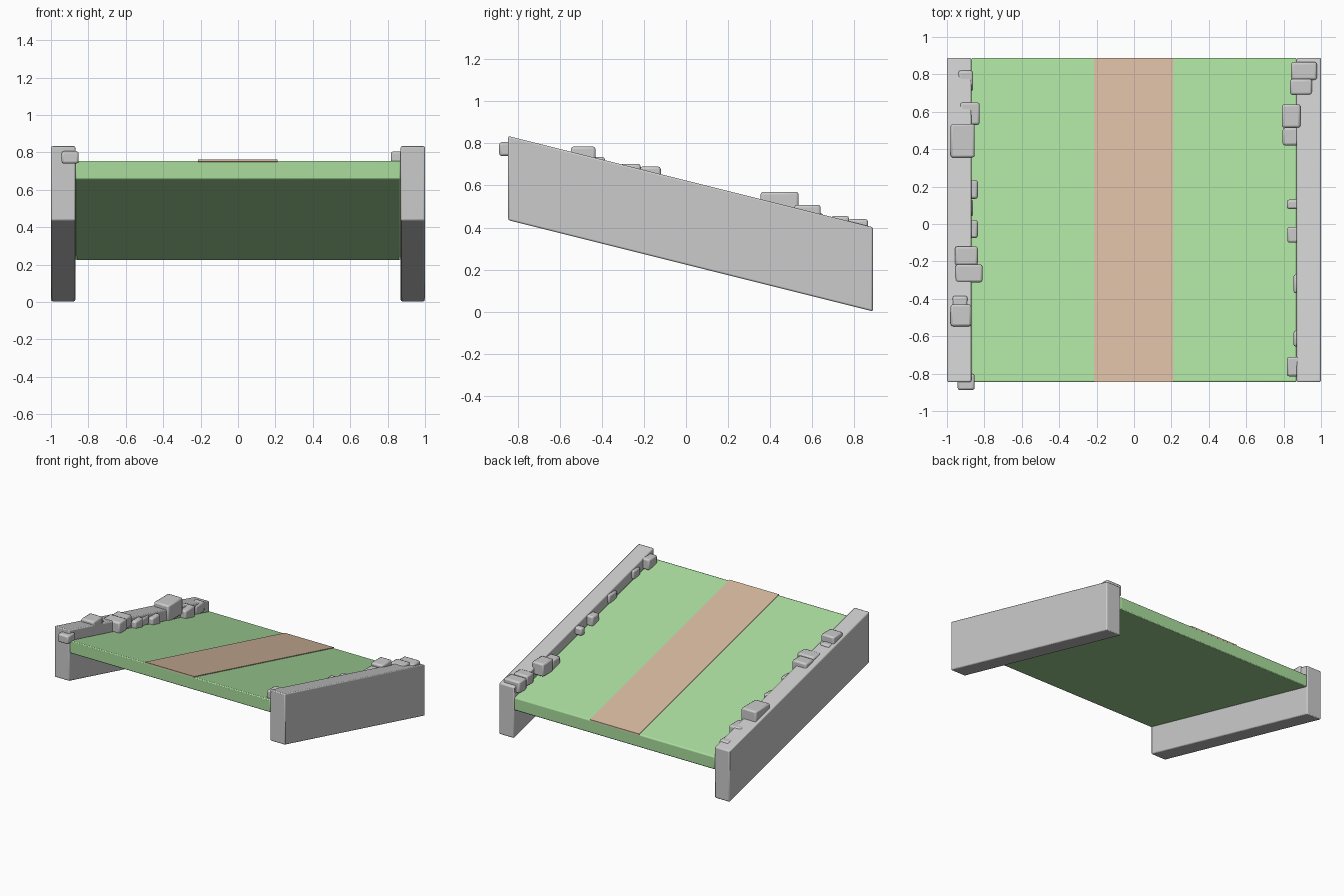
import bpy, math

SLOPE = -0.25          # height lost per unit of depth
Y0, Y1 = -0.845, 0.888
WALL_TOP = 0.835       # wall top height at the front


def material(name, rgb):
    m = bpy.data.materials.new(name)
    m.diffuse_color = (*rgb, 1)
    return m


def box(name, x, y, z, slope=0.0, bevel=0.008, mat=None):
    """Bevelled box; z is given at the front end and follows the slope."""
    verts = [(a, b, c + slope * (b - y[0])) for a in x for b in y for c in z]
    faces = [(0, 1, 3, 2), (4, 6, 7, 5), (0, 4, 5, 1),
             (2, 3, 7, 6), (0, 2, 6, 4), (1, 5, 7, 3)]
    me = bpy.data.meshes.new(name)
    me.from_pydata(verts, [], faces)
    ob = bpy.data.objects.new(name, me)
    bpy.context.collection.objects.link(ob)
    if mat:
        me.materials.append(mat)
    if bevel:
        b = ob.modifiers.new("bevel", 'BEVEL')
        b.width = bevel
        b.segments = 2
    bpy.context.view_layer.objects.active = ob
    ob.select_set(True)
    bpy.ops.object.shade_smooth_by_angle(angle=math.radians(35))
    ob.select_set(False)
    return ob


grass = material("grass", (0.40, 0.72, 0.34))
dirt = material("dirt", (0.66, 0.48, 0.35))

# sloping ground and the path along its middle
box("grass_ramp", (-0.87, 0.87), (Y0, Y1), (0.656, 0.756), SLOPE, mat=grass)
box("dirt_path", (-0.215, 0.212), (Y0, Y1), (0.75, 0.761), SLOPE, bevel=0, mat=dirt)

# side walls
for side, s in (("left", -1), ("right", 1)):
    box(side + "_wall", sorted((s * 0.87, s)), (Y0, Y1),
        (WALL_TOP - 0.4, WALL_TOP), SLOPE)

# stones: x range, y range, top height, height (top None = level with wall top)
left = [
    (-0.94, -0.86, 0.71, 0.82, 0.43, 0.08),
    (-0.93, -0.825, 0.53, 0.65, 0.47, 0.09),
    (-0.98, -0.852, 0.355, 0.535, 0.57, 0.13),
    (-0.93, -0.835, 0.135, 0.235, None, 0.08),
    (-0.93, -0.86, 0.04, 0.13, None, 0.07),
    (-0.93, -0.835, -0.075, 0.02, None, 0.08),
    (-0.957, -0.835, -0.22, -0.12, 0.69, 0.09),
    (-0.955, -0.81, -0.312, -0.216, 0.703, 0.09),
    (-0.97, -0.89, -0.46, -0.385, 0.735, 0.07),
    (-0.98, -0.87, -0.547, -0.43, 0.785, 0.09),
    (-0.943, -0.852, -0.888, -0.80, 0.806, 0.066),
]
right = [
    (0.84, 0.978, 0.77, 0.865, 0.44, 0.09),
    (0.835, 0.952, 0.69, 0.775, 0.455, 0.08),
    (0.79, 0.89, 0.515, 0.64, 0.508, 0.10),
    (0.795, 0.88, 0.42, 0.515, 0.49, 0.08),
    (0.817, 0.90, 0.08, 0.13, None, 0.06),
    (0.82, 0.90, -0.10, -0.015, None, 0.08),
    (0.853, 0.92, -0.37, -0.27, None, 0.07),
    (0.853, 0.92, -0.655, -0.57, None, 0.07),
    (0.818, 0.89, -0.815, -0.71, 0.805, 0.085),
]
for side, stones in (("left", left), ("right", right)):
    for i, (x0, x1, y0, y1, top, h) in enumerate(stones, 1):
        if top is None:
            top = WALL_TOP + SLOPE * (y1 - Y0) - 0.005
        box(f"{side}_stone_{i}", (x0, x1), (y0, y1), (top - h, top), bevel=0.012)
